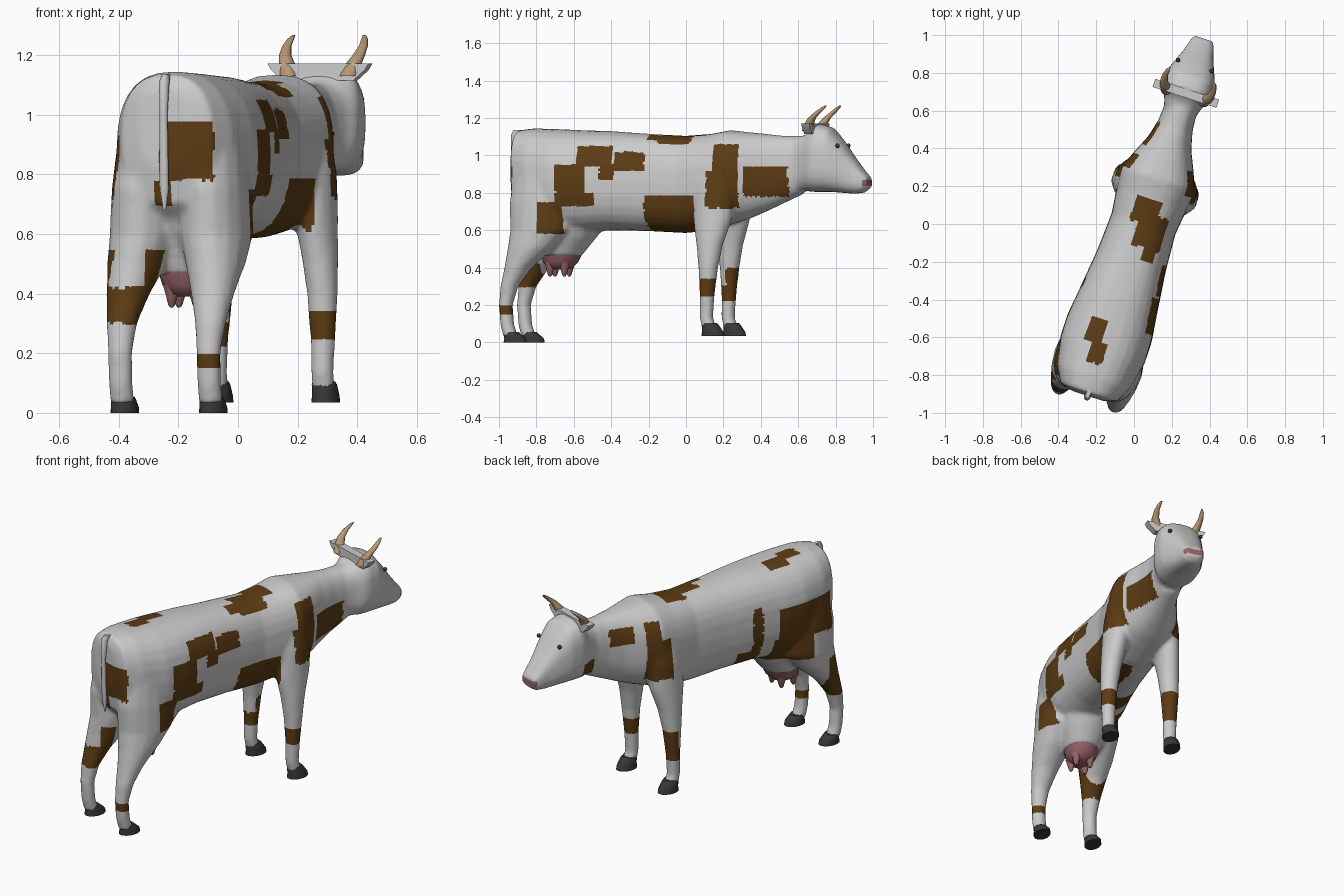
import bpy, bmesh, math
from mathutils import Matrix, Vector

# Local frame: t = sideways, s = tail to nose, z = up; the whole animal is turned 18 degrees
PLACE = Matrix.Translation((0.05, 0, 0)) @ Matrix.Rotation(math.radians(-18), 4, 'Z')


def material(name, rgb):
    m = bpy.data.materials.new(name)
    m.diffuse_color = (*rgb, 1)
    return m


WHITE = material("white_hide", (0.78, 0.78, 0.78))
BROWN = material("brown_hide", (0.11, 0.045, 0.007))
PINK = material("pink_skin", (0.33, 0.13, 0.15))
HORN = material("horn", (0.46, 0.31, 0.17))
DARK = material("dark_hoof", (0.04, 0.04, 0.04))


def loft(bm, rings, n=20, power=2.0):
    """Closed skin over rings given as (centre, half axis u, half axis v)."""
    loops = []
    for c, u, v in rings:
        loop = []
        for i in range(n):
            a = math.tau * i / n
            ca, sa = math.cos(a), math.sin(a)
            p = (Vector(c) + Vector(u) * math.copysign(abs(ca) ** (2 / power), ca)
                 + Vector(v) * math.copysign(abs(sa) ** (2 / power), sa))
            loop.append(bm.verts.new(p))
        loops.append(loop)
    for a, b in zip(loops, loops[1:]):
        for i in range(n):
            j = (i + 1) % n
            bm.faces.new((a[i], a[j], b[j], b[i]))
    bm.faces.new(loops[0][::-1])
    bm.faces.new(loops[-1])


def upright(bm, sections, side=1, n=16, power=2.0):
    """Loft of level rings (z, s, t, half length, half width)."""
    loft(bm, [((side * t, s, z), (ht, 0, 0), (0, hs, 0))
              for z, s, t, hs, ht in sections], n, power)


def smooth(ob, angle):
    bpy.ops.object.select_all(action='DESELECT')
    ob.select_set(True)
    bpy.context.view_layer.objects.active = ob
    bpy.ops.object.shade_smooth_by_angle(angle=math.radians(angle))


def finish(bm, name, mat, angle=40):
    bmesh.ops.recalc_face_normals(bm, faces=bm.faces)
    me = bpy.data.meshes.new(name)
    bm.to_mesh(me)
    bm.free()
    me.materials.append(mat)
    ob = bpy.data.objects.new(name, me)
    bpy.context.collection.objects.link(ob)
    ob.matrix_world = PLACE
    smooth(ob, angle)
    return ob


# Trunk, neck and head: (s, bottom z, top z, half width)
TRUNK = [(-.957, .82, 1.09, .09), (-.935, .70, 1.135, .16), (-.85, .62, 1.145, .205),
         (-.7, .59, 1.14, .235), (-.58, .585, 1.135, .235), (-.42, .60, 1.13, .215),
         (-.2, .595, 1.115, .19), (0, .585, 1.105, .178), (.14, .60, 1.115, .195),
         (.25, .63, 1.135, .205), (.35, .66, 1.125, .165), (.45, .70, 1.115, .12),
         (.55, .745, 1.105, .095), (.65, .79, 1.105, .088)]
HEAD = [(.60, .80, 1.09, .08), (.68, .81, 1.11, .105), (.72, .805, 1.14, .13), (.75, .805, 1.17, .137),
        (.82, .805, 1.15, .132), (.88, .80, 1.08, .108), (.95, .795, .985, .08),
        (1.0, .80, .92, .067), (1.032, .825, .885, .052)]
HIND = [(.98, -.76, .12, .15, .09), (.75, -.77, .122, .18, .112), (.6, -.775, .123, .17, .118),
        (.5, -.83, .138, .125, .098), (.4, -.895, .149, .074, .073), (.3, -.942, .156, .048, .052),
        (.2, -.962, .156, .037, .041), (.1, -.955, .156, .037, .040), (.03, -.935, .156, .04, .04)]
FORE = [(.98, .22, .12, .09, .07), (.8, .21, .14, .115, .08), (.65, .20, .158, .105, .07),
        (.52, .19, .175, .072, .06), (.4, .185, .185, .053, .052), (.25, .18, .188, .039, .042),
        (.13, .176, .188, .036, .038), (.07, .195, .188, .04, .04)]

bm = bmesh.new()
for part, power in ((TRUNK, 2.5), (HEAD, 2.8)):
    loft(bm, [((0, s, (b + t) / 2), (w, 0, 0), (0, 0, (t - b) / 2)) for s, b, t, w in part], 28, power)
for side in (1, -1):
    upright(bm, HIND, side)
    upright(bm, FORE, side)
# Belly swelling down to the udder
upright(bm, [(.66, -.66, 0, .23, .17), (.56, -.675, 0, .165, .14), (.465, -.70, 0, .11, .10)], 1, 24)
body = finish(bm, "body", WHITE)

# Fuse the overlapping pieces into one soft hide
rm = body.modifiers.new("fuse", 'REMESH')
rm.mode = 'VOXEL'
rm.voxel_size = 0.012
sm = body.modifiers.new("soften", 'SMOOTH')
sm.factor, sm.iterations = 0.5, 5
hide = bpy.data.meshes.new_from_object(body.evaluated_get(bpy.context.evaluated_depsgraph_get()))
body.modifiers.clear()
body.data = hide
hide.materials.clear()
for m in (WHITE, BROWN, PINK):
    hide.materials.append(m)

# Brown patches on each flank: (s0, s1, z0, z1)
RIGHT = [(-.76, -.63, .58, .75), (-.67, -.45, .73, .80), (-.66, -.50, .80, .95),
         (-.55, -.35, .94, 1.05), (-.42, -.34, .87, .95), (-.34, -.18, .92, 1.02),
         (-.18, .105, .57, .79), (.18, .345, .72, .92), (.21, .345, .9, 1.06),
         (.37, .60, .78, .94), (-1.1, -.85, .15, .20), (.05, .3, .25, .34)]
LEFT = [(-.90, -.52, .72, .93), (-.75, -.50, .58, .75), (-.42, -.27, .60, .72), (-.42, -.36, .72, .97),
        (.20, .34, .72, .95), (.26, .34, .90, 1.06), (.40, .54, .95, 1.05),
        (.64, .74, .82, .92), (-1.1, -.85, .30, .42), (-.93, -.86, .40, .55),
        (.0, .3, .22, .30), (.18, .3, .28, .40)]
# Patches on the back: (t0, t1, s0, s1)
BACK = [(-.03, .13, -.12, .06), (-.08, .06, .0, .14), (.04, .11, -.19, -.1),
        (-.11, -.02, -.68, -.55), (-.07, .02, -.78, -.66)]


def inside(a, b, box):
    return box[0] < a < box[1] and box[2] < b < box[3]


for f in hide.polygons:
    t, s, z = f.center
    if s < -.925 and z > .56:
        brown = inside(t, z, (.0, .17, .78, .98)) or inside(t, z, (-.04, .02, .58, .78))
    elif z > 1.06:
        brown = any(inside(t, s, b) for b in BACK)
    else:
        brown = any(inside(s, z, b) for b in (RIGHT if t > 0 else LEFT))
    f.material_index = 2 if s > 1.012 and .84 < z < .872 else int(brown)
smooth(body, 60)

# Hooves
for label, z0, z1, s, t in (("hind", 0, .055, -.910, .156), ("fore", .035, .105, .212, .188)):
    for side, word in ((1, "right"), (-1, "left")):
        bm = bmesh.new()
        upright(bm, [(z0, s, t, .064, .046), (z0 + .02, s, t, .06, .045),
                     (z1 - .01, s - .015, t, .046, .042), (z1, s - .02, t, .040, .038)], side)
        finish(bm, f"{label}_hoof_{word}", DARK)

# Ears: one flared plate across the back of the head
bm = bmesh.new()
outline = [(-.178, 1.172), (-.165, 1.15), (-.125, 1.115), (.125, 1.115), (.165, 1.15), (.178, 1.172)]
face = bm.faces.new([bm.verts.new((t, .705, z)) for t, z in outline])
out = bmesh.ops.extrude_face_region(bm, geom=[face])
bmesh.ops.translate(bm, vec=(0, .045, 0), verts=[v for v in out["geom"] if isinstance(v, bmesh.types.BMVert)])
finish(bm, "ears", WHITE, 20)

# Horns and eyes
for side, word in ((1, "right"), (-1, "left")):
    bm = bmesh.new()
    upright(bm, [(1.13, .715, .105, .03, .03), (1.165, .728, .115, .027, .029),
                 (1.20, .75, .130, .022, .021), (1.23, .783, .135, .018, .015),
                 (1.255, .812, .130, .013, .011), (1.268, .828, .124, .005, .005)], side, 12)
    finish(bm, f"horn_{word}", HORN, 60)
    bm = bmesh.new()
    bmesh.ops.create_uvsphere(bm, u_segments=12, v_segments=8, radius=.012)
    bmesh.ops.translate(bm, vec=(side * .094, .882, 1.052), verts=bm.verts)
    finish(bm, f"eye_{word}", DARK, 60)

# Tail
bm = bmesh.new()
upright(bm, [(1.135, -.94, 0, .03, .012), (1.11, -.962, 0, .02, .018), (1.0, -.970, 0, .012, .014),
             (.85, -.968, 0, .011, .016), (.75, -.962, 0, .013, .016), (.68, -.958, 0, .004, .005)], 1, 10)
finish(bm, "tail", WHITE, 60)

# Udder with four teats
bm = bmesh.new()
upright(bm, [(.475, -.70, 0, .113, .10), (.43, -.705, 0, .095, .085),
             (.40, -.71, 0, .07, .062), (.39, -.71, 0, .04, .035)], 1, 20)
for side in (1, -1):
    for s in (-.75, -.67):
        upright(bm, [(.43, s, .04, .034, .034), (.39, s, .042, .020, .020),
                     (.362, s, .043, .012, .012), (.354, s, .043, .006, .006)], side, 10)
finish(bm, "udder", PINK, 50)
